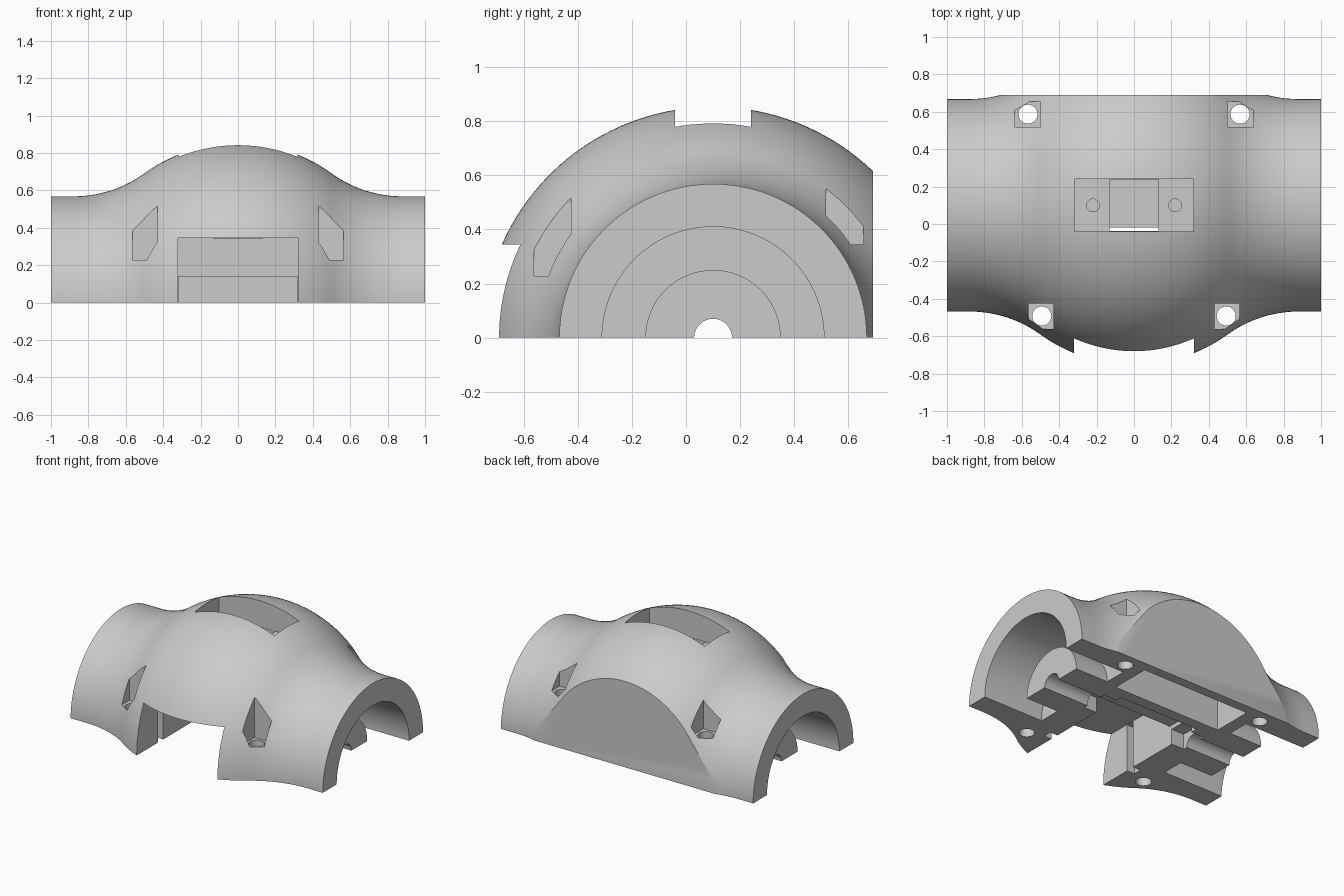
import bpy, bmesh, math
from mathutils import Matrix

if "Cube" in bpy.data.objects:
    bpy.data.objects.remove(bpy.data.objects["Cube"])

AXIS_Y = 0.1      # the body is turned about the line y = 0.1, z = 0
SEGMENTS = 144

grey = bpy.data.materials.new("light grey")
grey.diffuse_color = (0.6, 0.6, 0.6, 1)
grey.use_nodes = True
grey.node_tree.nodes["Principled BSDF"].inputs["Base Color"].default_value = grey.diffuse_color


def finish(name, bm):
    bmesh.ops.recalc_face_normals(bm, faces=bm.faces)
    mesh = bpy.data.meshes.new(name)
    bm.to_mesh(mesh)
    bm.free()
    obj = bpy.data.objects.new(name, mesh)
    bpy.context.collection.objects.link(obj)
    mesh.materials.append(grey)
    return obj


def lathe(name, profile, segments=SEGMENTS):
    """Solid of (x, radius) points turned about the body axis, with flat ends."""
    bm = bmesh.new()
    rings = []
    for x, r in profile:
        rings.append([])
        for i in range(segments):
            a = 2 * math.pi * (i + 0.5) / segments
            rings[-1].append(bm.verts.new((x, AXIS_Y + r * math.cos(a), r * math.sin(a))))
    for p, q in zip(rings, rings[1:]):
        for i in range(segments):
            k = (i + 1) % segments
            bm.faces.new((p[i], p[k], q[k], q[i]))
    bm.faces.new(rings[0])
    bm.faces.new(rings[-1])
    return finish(name, bm)


def box(name, x0, x1, y0, y1, z0, z1):
    bm = bmesh.new()
    bmesh.ops.create_cube(bm, size=1)
    for v in bm.verts:
        v.co = ((x0 + x1) / 2 + v.co.x * (x1 - x0),
                (y0 + y1) / 2 + v.co.y * (y1 - y0),
                (z0 + z1) / 2 + v.co.z * (z1 - z0))
    return finish(name, bm)


def cylinder(name, x, y, r, z0, z1):
    bm = bmesh.new()
    bmesh.ops.create_cone(bm, cap_ends=True, segments=40, radius1=r, radius2=r,
                          depth=z1 - z0,
                          matrix=Matrix.Translation((x, y, (z0 + z1) / 2)))
    return finish(name, bm)


# Outer profile: central sphere, concave fillet, straight tube ends
R, TUBE, FX = 0.853, 0.568, 0.88
FR = (FX * FX + TUBE * TUBE - R * R) / (2 * (R - TUBE))
tangent = math.atan2(FX, TUBE + FR)
half = [(R * math.sin(tangent * i / 24), R * math.cos(tangent * i / 24))
        for i in range(25)]
half += [(FX - FR * math.sin(tangent * (1 - i / 20)),
          TUBE + FR - FR * math.cos(tangent * (1 - i / 20))) for i in range(1, 21)]
half.append((1.0, TUBE))
shell = lathe("body_shell", [(-x, r) for x, r in reversed(half[1:])] + half)

CUT, ADD = "DIFFERENCE", "UNION"
steps = []
# End cavities, each with a central hub
for s in (-1, 1):
    steps.append((CUT, lathe("end_cavity", [(s * 0.52, 0.41), (s * 1.2, 0.41)])))
    steps.append((ADD, lathe("hub", [(s * 0.47, 0.25), (s * 0.78, 0.25)], 96)))
# Shaft bore right through the body
steps.append((CUT, lathe("shaft_bore", [(-1.5, 0.07), (1.5, 0.07)], 48)))

steps += [(CUT, c) for c in (
    # Front opening with sheet groove and stepped lower chamber
    box("front_opening", -0.32, 0.32, -1.5, -0.02, -0.5, 0.345),
    box("sheet_groove", -0.38, 0.38, -0.45, -0.39, -0.51, 0.343),
    box("lower_chamber", -0.318, 0.318, -0.2, 0.25, -0.52, 0.14),
    box("chamber_step", -0.42, 0.42, 0.0, 0.2, -0.53, 0.11),
    box("rear_pocket", -0.43, 0.43, 0.33, 0.62, -0.54, 0.25),
    # Top slot: seat and deeper middle
    box("top_seat", -0.318, 0.318, -0.04, 0.24, 0.655, 1.2),
    box("top_well", -0.13, 0.13, -0.038, 0.238, 0.342, 1.1),
)]
for s in (-1, 1):
    steps.append((CUT, cylinder("seat_hole", s * 0.22, 0.1, 0.034, 0.5, 0.9)))
    # Bolt recesses and bolt holes
    for x, y, z, x0, x1, y0, y1 in (
            (0.493, -0.492, 0.228, 0.43, 0.565, -0.562, -0.425),
            (0.567, 0.587, 0.345, 0.5, 0.64, 0.518, 0.656)):
        steps.append((CUT, box("bolt_recess", min(s * x0, s * x1), max(s * x0, s * x1),
                               y0, y1, z, 1.3)))
        steps.append((CUT, cylinder("bolt_hole", s * x, y, 0.051, -0.3, z + 0.1)))
# Flat base and flat rear
steps.append((CUT, box("rear_flat", -2, 2, 0.69, 2, -1.5, 2)))
steps.append((CUT, box("lower_half", -2.1, 2.1, -2, 2.1, -2, 0)))

# Carve the shell, then discard the cutters
bpy.context.view_layer.objects.active = shell
for operation, tool in steps:
    tool.hide_render = True
    mod = shell.modifiers.new(tool.name, "BOOLEAN")
    mod.operation = operation
    mod.solver = "EXACT"
    mod.object = tool
    bpy.ops.object.modifier_apply(modifier=mod.name)
    bpy.data.objects.remove(tool, do_unlink=True)

bpy.ops.object.select_all(action="DESELECT")
shell.select_set(True)
bpy.ops.object.shade_smooth_by_angle(angle=math.radians(25))
